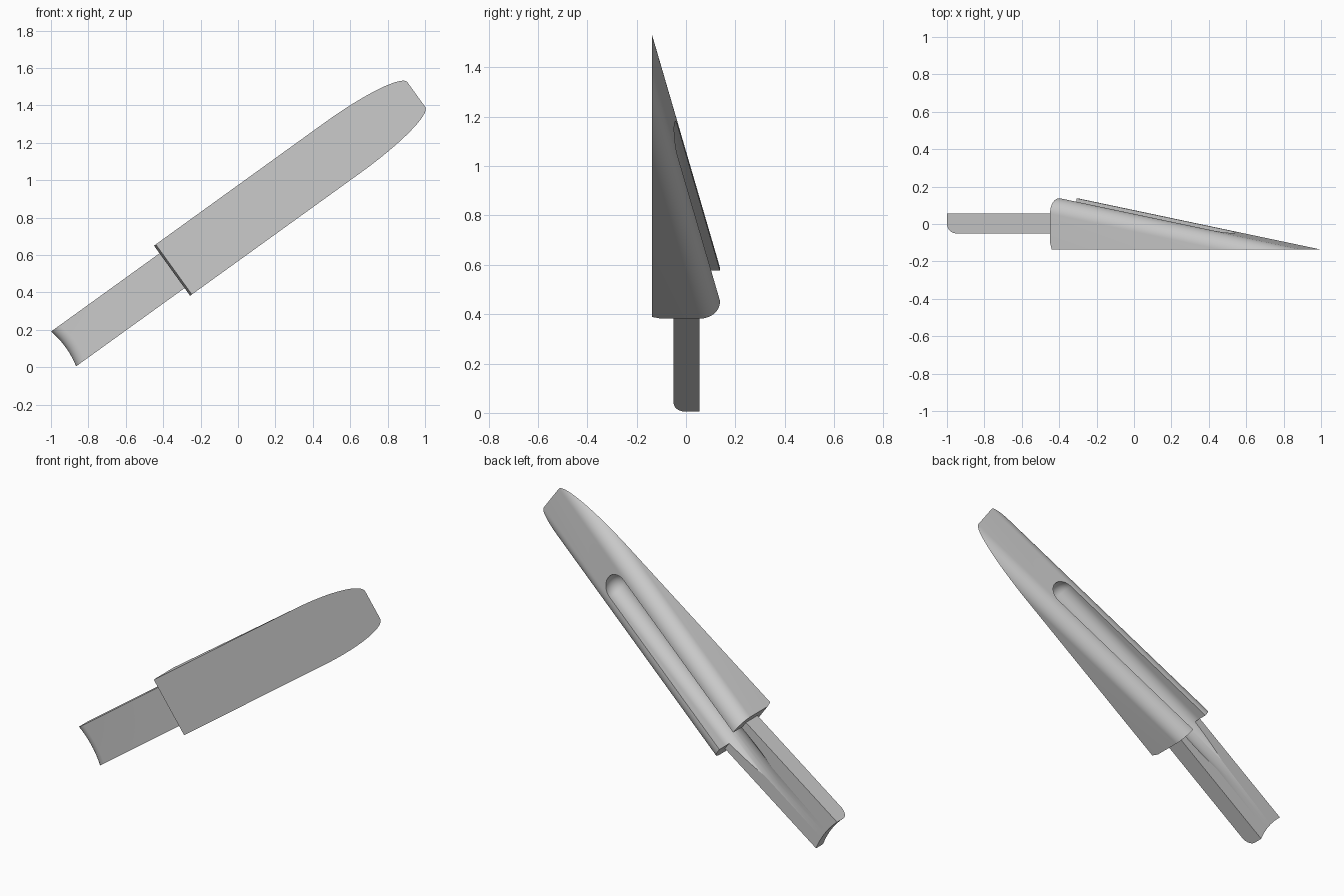
import bpy, bmesh, math
from mathutils import Matrix, Vector

cube = bpy.data.objects.get("Cube")
if cube:
    bpy.data.objects.remove(cube, do_unlink=True)

FRONT, BACK = -0.1375, 0.1375      # thickness limits of the blade
BASE, TIP = 0.715, 2.325           # blade start and end along the long axis
SLOPE = (BACK - FRONT) / (TIP - BASE)
ANGLE = math.radians(35.8)

# Local axes: X along the length, Y thickness, Z across the width
PLACE = Matrix.Translation((-0.9325, 0, 0.0975)) @ Matrix.Rotation(-ANGLE, 4, 'Y')

grey = bpy.data.materials.new("plain grey")
grey.use_nodes = True
grey.diffuse_color = (0.6, 0.6, 0.6, 1)
grey.node_tree.nodes["Principled BSDF"].inputs["Base Color"].default_value = (0.6, 0.6, 0.6, 1)


def arc(cy, cz, r, start, end, n=16):
    """Points (y, z) on an arc, angles in degrees."""
    angles = [math.radians(start + (end - start) * i / n) for i in range(n + 1)]
    return [(cy + r * math.sin(a), cz + r * math.cos(a)) for a in angles]


def loft(rings):
    """Join equal rings of points into a closed solid."""
    bm = bmesh.new()
    loops = [[bm.verts.new(p) for p in ring] for ring in rings]
    for a, b in zip(loops, loops[1:]):
        for i in range(len(a)):
            j = (i + 1) % len(a)
            bm.faces.new((a[i], a[j], b[j], b[i]))
    bm.faces.new(loops[0])
    bm.faces.new(loops[-1])
    bmesh.ops.recalc_face_normals(bm, faces=bm.faces)
    return bm


def clip(bm, point, normal):
    """Cut away the side the normal points to and close the cut."""
    geom = bm.verts[:] + bm.edges[:] + bm.faces[:]
    cut = bmesh.ops.bisect_plane(bm, geom=geom, plane_co=point, plane_no=normal, clear_outer=True)
    edges = [e for e in cut["geom_cut"] if isinstance(e, bmesh.types.BMEdge)]
    bmesh.ops.contextual_create(bm, geom=edges)
    bmesh.ops.recalc_face_normals(bm, faces=bm.faces)


def make(name, bm):
    mesh = bpy.data.meshes.new(name)
    bm.transform(PLACE)
    bmesh.ops.recalc_face_normals(bm, faces=bm.faces)
    bm.to_mesh(mesh)
    bm.free()
    mesh.materials.append(grey)
    ob = bpy.data.objects.new(name, mesh)
    bpy.context.collection.objects.link(ob)
    return ob


# Wedge blade: rounded section swept down the slope, trimmed by the flat front
R, FLAT = 0.083, 0.082
section = [(-0.3, FLAT + R)] + arc(BACK - R, FLAT, R, 0, 90)
section += arc(BACK - R, -FLAT, R, 90, 180) + [(-0.3, -FLAT - R)]
blade_bm = loft([[(x, y - SLOPE * (x - BASE), z) for y, z in section] for x in (BASE, TIP + 0.2)])
clip(blade_bm, Vector((0, FRONT, 0)), Vector((0, -1, 0)))
clip(blade_bm, Vector((BASE, -0.1, 0)), Vector((-0.95, -0.3, 0)))
blade = make("blade", blade_bm)

# Flat tang with a rounded front corner and a slightly hollow end
HALF, ROUND = 0.1145, 0.06
side = [(BASE + 0.08, 0.055), (0, 0.055)]
side += [(ROUND * (1 - math.cos(a)), -0.05 + 0.05 * (1 - math.sin(a)))
         for a in (math.pi / 2 * i / 10 for i in range(11))]
side.append((BASE + 0.08, -0.05))
rings = []
for i in range(13):
    t = i / 6 - 1
    hollow = 0.014 * (1 - t * t)
    rings.append([(x + (hollow if x < BASE else 0), y, t * HALF) for x, y in side])
tang = make("tang", loft(rings))

# Round-bottomed groove running down the back and out onto the tang
GR, END = 0.075, BASE + 1.01
rings = []
steps = [(BASE - 0.45, 1)]
steps += [(END + GR * math.sin(a), math.cos(a)) for a in (math.pi / 2 * i / 10 for i in range(10))]
for x, k in steps:
    centre = -0.045 + 0.13 * (END - x)
    floor = arc(centre, 0, GR * k, 180, 360, 24)
    rings.append([(x, y, z) for y, z in [(0.35, -GR * k)] + floor + [(0.35, GR * k)]])
groove = make("groove_cutter", loft(rings))
groove.hide_render = True

# Cut the groove and shade
for ob in (blade, tang):
    mod = ob.modifiers.new("groove", 'BOOLEAN')
    mod.operation = 'DIFFERENCE'
    mod.solver = 'EXACT'
    mod.object = groove
    bpy.ops.object.select_all(action='DESELECT')
    ob.select_set(True)
    bpy.context.view_layer.objects.active = ob
    bpy.ops.object.modifier_apply(modifier=mod.name)
    bpy.ops.object.shade_smooth_by_angle(angle=math.radians(30))
bpy.data.objects.remove(groove, do_unlink=True)
